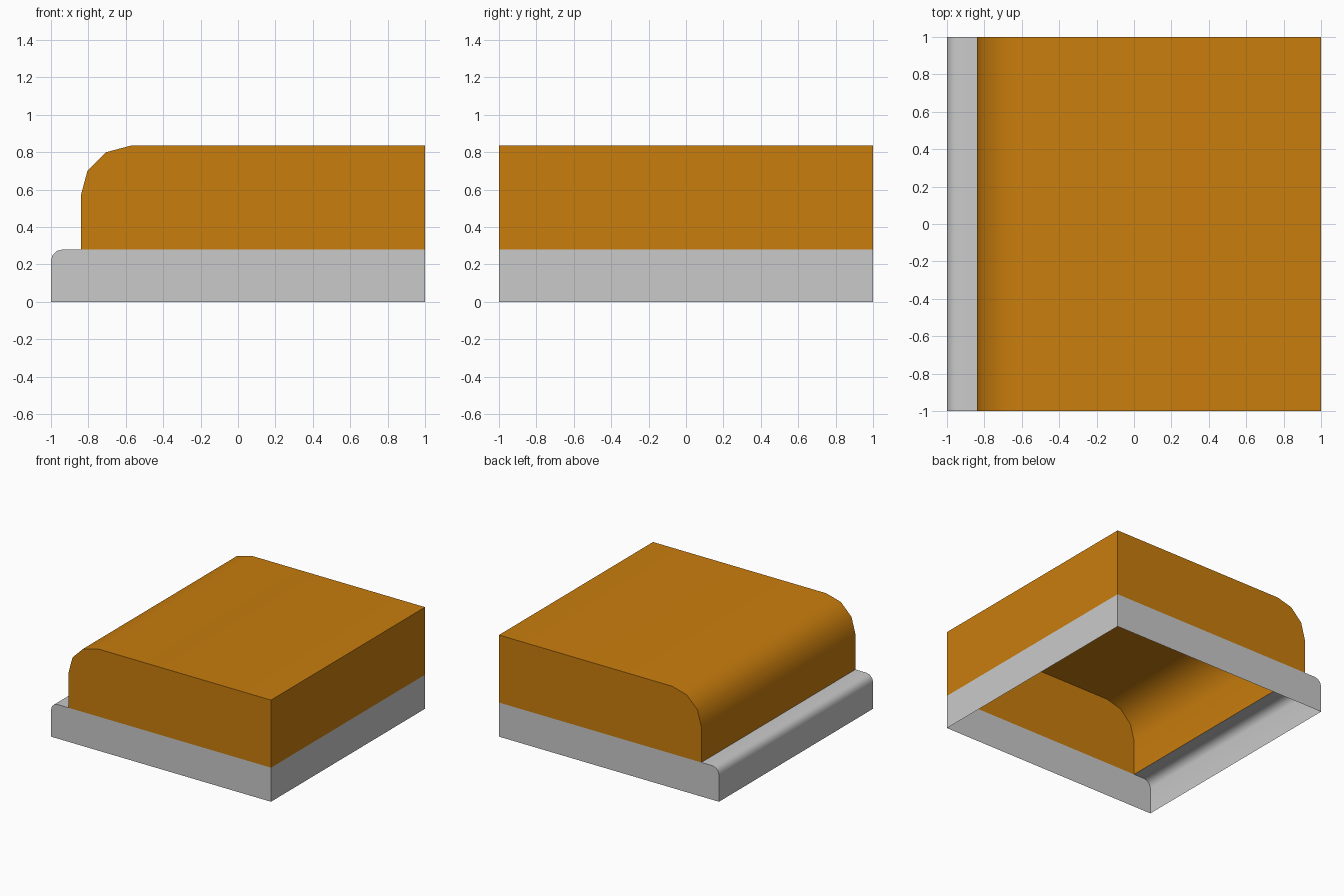
import bpy
import math

HALF = 1.0      # half of the plan size
BAND_TOP = 0.28
TOP = 0.835
BODY_X = -0.84  # rounded side of the upper body

cube = bpy.data.objects.get("Cube")
if cube:
    bpy.data.objects.remove(cube, do_unlink=True)


def material(name, colour):
    mat = bpy.data.materials.new(name)
    mat.use_nodes = True
    mat.diffuse_color = colour
    mat.node_tree.nodes["Principled BSDF"].inputs["Base Color"].default_value = colour
    return mat


def rounded_corner(x, z, radius, steps=3):
    """Quarter arc from a vertical side at x up to a flat top at z."""
    angles = [math.pi / 2 * i / steps for i in range(steps + 1)]
    return [(x + radius * (1 - math.cos(a)), z - radius * (1 - math.sin(a)))
            for a in angles]


def shell(name, outline, open_edges, mat):
    """Extrude an x-z outline along y as a thin skin, leaving some edges open."""
    n = len(outline)
    verts = [(x, y, z) for y in (-HALF, HALF) for x, z in outline]
    faces = [tuple(reversed(range(n))), tuple(range(n, 2 * n))]
    for i in range(n):
        if i not in open_edges:
            j = (i + 1) % n
            faces.append((i, j, j + n, i + n))
    mesh = bpy.data.meshes.new(name)
    mesh.from_pydata(verts, [], faces)
    mesh.materials.append(mat)
    obj = bpy.data.objects.new(name, mesh)
    bpy.context.collection.objects.link(obj)
    bpy.ops.object.select_all(action='DESELECT')
    obj.select_set(True)
    bpy.context.view_layer.objects.active = obj
    bpy.ops.object.shade_smooth_by_angle(angle=math.radians(40))
    return obj


grey = material("light grey", (0.59, 0.59, 0.59, 1))
orange = material("orange", (0.585, 0.205, 0.004, 1))

# Lower band with a rounded lip, open below and under the upper body
band = [(-HALF, 0)] + rounded_corner(-HALF, BAND_TOP, 0.06)
band += [(BODY_X, BAND_TOP), (HALF, BAND_TOP), (HALF, 0)]
shell("lower_band", band, {len(band) - 3, len(band) - 1}, grey)

# Upper body with a large rounded edge, open below
body = [(BODY_X, BAND_TOP)] + rounded_corner(BODY_X, TOP, 0.265)
body += [(HALF, TOP), (HALF, BAND_TOP)]
shell("upper_body", body, {len(body) - 1}, orange)
